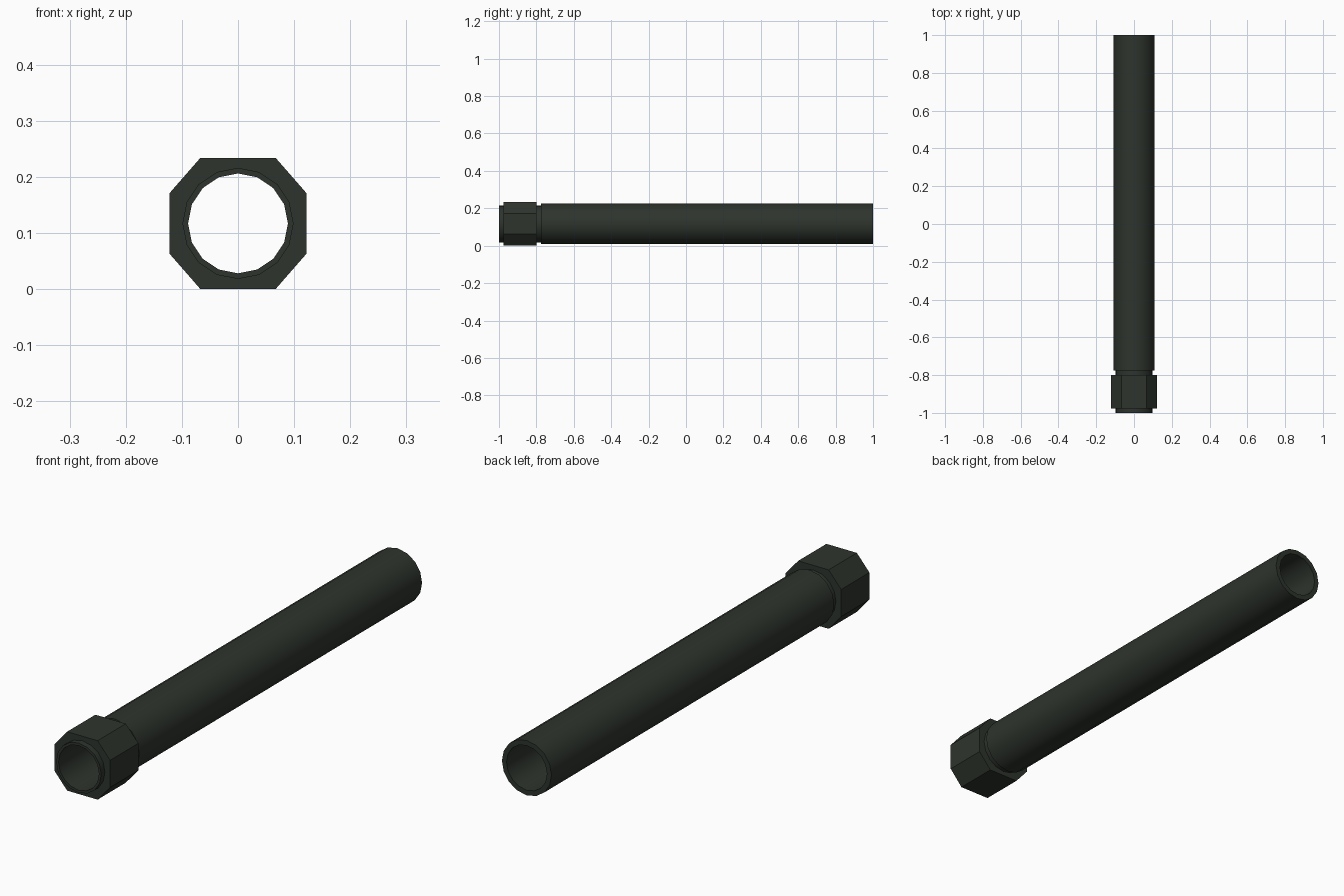
import bpy, bmesh, math

if "Cube" in bpy.data.objects:
    bpy.data.objects.remove(bpy.data.objects["Cube"])

ZC = 0.117   # height of the bore axis
N = 16

mat = bpy.data.materials.new("dark green black metal")
mat.diffuse_color = (0.027, 0.034, 0.026, 1)
mat.use_nodes = True
mat.node_tree.nodes["Principled BSDF"].inputs["Base Color"].default_value = mat.diffuse_color


def circle(r):
    return [(r * math.cos(2 * math.pi * i / N), r * math.sin(2 * math.pi * i / N)) for i in range(N)]


def octagon():
    # corners plus side midpoints, so it pairs with the 16-sided circle
    q = [(0.122, 0), (0.122, 0.054), (0.0945, 0.0855), (0.067, 0.117)]
    top = q + [(0, 0.117)] + [(-x, z) for x, z in reversed(q)]
    return top + [(x, -z) for x, z in reversed(top[1:-1])]


def ring_solid(name, sections, smooth):
    """Join a closed chain of (y, outline) sections into a hollow solid."""
    bm = bmesh.new()
    rings = [[bm.verts.new((x, y, z + ZC)) for x, z in pts] for y, pts in sections]
    for k, a in enumerate(rings):
        b = rings[(k + 1) % len(rings)]
        for i in range(N):
            j = (i + 1) % N
            bm.faces.new((a[i], a[j], b[j], b[i]))
    bmesh.ops.recalc_face_normals(bm, faces=bm.faces)
    me = bpy.data.meshes.new(name)
    bm.to_mesh(me)
    bm.free()
    me.materials.append(mat)
    ob = bpy.data.objects.new(name, me)
    bpy.context.collection.objects.link(ob)
    if smooth:
        bpy.ops.object.select_all(action='DESELECT')
        ob.select_set(True)
        bpy.context.view_layer.objects.active = ob
        bpy.ops.object.shade_smooth_by_angle(angle=math.radians(35))


# hollow tube with a narrower neck under the nut
ring_solid("tube", [
    (-1.0, circle(0.089)), (-1.0, circle(0.099)),
    (-0.775, circle(0.099)), (-0.775, circle(0.109)),
    (1.0, circle(0.109)), (1.0, circle(0.089)),
], True)

# eight-sided nut around the neck
ring_solid("octagonal_nut", [
    (-0.977, circle(0.097)), (-0.977, octagon()),
    (-0.80, octagon()), (-0.80, circle(0.097)),
], False)
